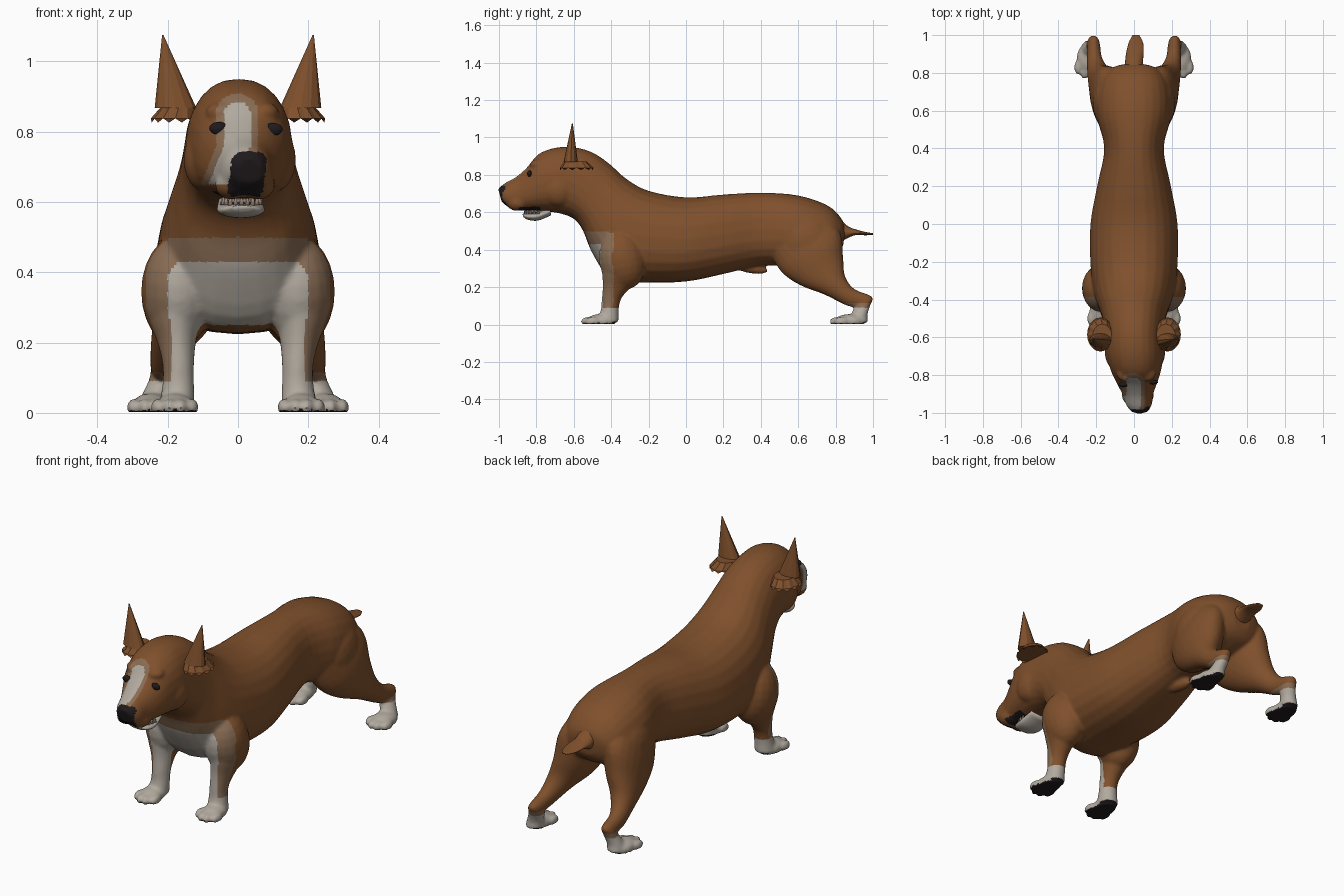
import bpy, bmesh, math
from mathutils import Matrix, Vector

cube = bpy.data.objects.get("Cube")
if cube:
    bpy.data.objects.remove(cube, do_unlink=True)


def material(name, rgb):
    mat = bpy.data.materials.new(name)
    mat.use_nodes = True
    color = (*rgb, 1)
    mat.diffuse_color = color
    shader = next(n for n in mat.node_tree.nodes if n.type == "BSDF_PRINCIPLED")
    shader.inputs["Base Color"].default_value = color
    shader.inputs["Roughness"].default_value = .8
    return mat


brown = material("brown coat", (.212, .08, .025))
tan = material("tan blend", (.25, .15, .088))
white = material("white coat", (.44, .4, .345))
black = material("black nose and pads", (.014, .01, .011))
beige = material("mouth beige", (.33, .23, .17))
BROWN, TAN, WHITE, BLACK = range(4)


def spline(a, b, c, d, t):
    """Catmull-Rom blend of four cross-sections."""
    return [(2 * q + (r - p) * t + (2 * p - 5 * q + 4 * r - s) * t * t
             + (3 * q - p - 3 * r + s) * t ** 3) / 2 for p, q, r, s in zip(a, b, c, d)]


def loft(bm, sections, side=1, steps=4, sides=24, power=1, pear=0):
    """Skin over rings, each given as (y, z) of two opposite points, centre x, half width."""
    last = len(sections) - 1
    rows = []
    for i in range(last):
        near = [sections[max(0, min(last, i + k))] for k in (-1, 0, 1, 2)]
        rows += [spline(*near, k / steps) for k in range(steps)]
    rows.append(sections[last])
    rings = []
    for y1, z1, y2, z2, x, width in rows:
        ring = []
        for k in range(sides):
            angle = math.tau * k / sides
            c, s = math.cos(angle), math.sin(angle)
            c = math.copysign(abs(c) ** power, c)
            s = math.copysign(abs(s) ** power, s)
            ring.append(bm.verts.new((side * (x + width * c * (1 - pear * s)),
                                      (y1 + y2) / 2 + s * (y1 - y2) / 2,
                                      (z1 + z2) / 2 + s * (z1 - z2) / 2)))
        rings.append(ring)
    faces = [bm.faces.new(rings[0]), bm.faces.new(rings[-1][::-1])]
    for a, b in zip(rings, rings[1:]):
        for k in range(sides):
            j = (k + 1) % sides
            faces.append(bm.faces.new((a[k], b[k], b[j], a[j])))
    bmesh.ops.recalc_face_normals(bm, faces=faces)
    return rings


def ball(bm, center, radii, tilt=0):
    matrix = (Matrix.Translation(center) @ Matrix.Rotation(tilt, 4, "X")
              @ Matrix.Diagonal((*radii, 1)))
    bmesh.ops.create_uvsphere(bm, u_segments=20, v_segments=12, radius=1, matrix=matrix)


def finish(name, bm, *mats, smooth=True):
    mesh = bpy.data.meshes.new(name)
    bm.to_mesh(mesh)
    bm.free()
    for mat in mats:
        mesh.materials.append(mat)
    obj = bpy.data.objects.new(name, mesh)
    bpy.context.collection.objects.link(obj)
    for p in mesh.polygons:
        p.use_smooth = smooth
    return obj


# Torso, neck and head in one loft from rump to nose
trunk = [
    (.85, .50, .84, .42, 0, .05), (.835, .56, .80, .37, 0, .13),
    (.76, .635, .70, .33, 0, .185), (.60, .69, .56, .31, 0, .197),
    (.40, .705, .40, .315, 0, .157), (.20, .695, .20, .27, 0, .195),
    (0, .68, 0, .23, 0, .23), (-.20, .715, -.22, .225, 0, .23),
    (-.32, .78, -.40, .245, 0, .212), (-.41, .86, -.50, .38, 0, .178),
    (-.50, .92, -.55, .50, 0, .16), (-.60, .948, -.60, .565, 0, .153),
    (-.70, .945, -.68, .595, .005, .15), (-.79, .91, -.76, .605, .01, .133),
    (-.85, .84, -.83, .61, .015, .108), (-.91, .788, -.89, .61, .02, .082),
    (-.97, .755, -.945, .625, .026, .068), (-1.004, .725, -.985, .655, .03, .042)]
front_leg = [
    (-.20, .46, -.42, .50, .14, .08), (-.21, .36, -.46, .38, .168, .09),
    (-.245, .255, -.45, .28, .18, .076), (-.295, .20, -.445, .21, .175, .056),
    (-.345, .14, -.45, .14, .17, .045), (-.36, .08, -.455, .08, .17, .045),
    (-.36, .015, -.48, .015, .175, .052)]
hind_leg = [
    (.70, .60, .45, .38, .10, .09), (.82, .50, .51, .28, .13, .098),
    (.84, .36, .61, .21, .152, .087), (.85, .26, .74, .16, .185, .062),
    (.90, .19, .85, .105, .209, .041), (.995, .15, .90, .09, .214, .034),
    (.985, .10, .89, .075, .22, .036), (.97, .05, .885, .05, .234, .04),
    (.975, .01, .87, .01, .24, .045)]

bm = bmesh.new()
loft(bm, trunk, power=.87, pear=.1)
ball(bm, (0, .35, .30), (.028, .09, .027), -.15)             # belly sheath
for side in (-1, 1):
    loft(bm, front_leg, side)
    loft(bm, hind_leg, side)
    ball(bm, (side * .172, -.34, .345), (.104, .125, .16), .2)  # shoulder
    ball(bm, (side * .13, .65, .43), (.09, .15, .15), .4)    # thigh
    ball(bm, (side * .1 + .005, -.68, .72), (.06, .09, .09)) # cheek
    ball(bm, (side * .06 + .012, -.79, .855), (.045, .045, .03))  # brow
    ball(bm, (side * .038 + .02, -.90, .65), (.048, .06, .043))  # upper lip
    for x, y in ((.18, -.455), (.248, .875)):                # paws
        ball(bm, (side * x, y, .018), (.056, .08, .038))
        for k in range(4):
            reach = .068 if k in (1, 2) else .045
            ball(bm, (side * x + (k - 1.5) * .032, y - reach, .016), (.02, .04, .025))

# Fuse the masses into one smooth skin
draft = finish("body_draft", bm)
remesh = draft.modifiers.new("fuse", "REMESH")
remesh.mode = "VOXEL"
remesh.voxel_size = .0085
relax = draft.modifiers.new("relax", "SMOOTH")
relax.factor = .5
relax.iterations = 5
graph = bpy.context.evaluated_depsgraph_get()
skin = bpy.data.meshes.new_from_object(draft.evaluated_get(graph))
bpy.data.objects.remove(draft, do_unlink=True)
skin.name = "body"
body = bpy.data.objects.new("body", skin)
bpy.context.collection.objects.link(body)
skin.materials.clear()
for mat in (brown, tan, white, black):
    skin.materials.append(mat)
for v in skin.vertices:
    v.co.z = max(v.co.z, .002)
skin.update()


def rounded(u, v, half_u, half_v, radius):
    """Signed distance from a rounded rectangle; negative is inside."""
    a, b = abs(u) - half_u + radius, abs(v) - half_v + radius
    return math.hypot(max(a, 0), max(b, 0)) + min(max(a, b), 0) - radius


def coat(c, n):
    x, y, z = c
    if z < .008 or (z < .03 and n.z < -.6):                  # pads
        return BLACK
    if y < -.93 and n.y < -.2:                               # nose and front lip
        if rounded(x - .027 - (z - .68) * .12, z - .675, .05, .068, .03) < 0:
            return BLACK
    if -.9 < y < -.78 and z < .63 and n.z < -.6:             # mouth roof
        return BLACK
    if y < -.74 and z > .65:                                 # face blaze
        drift = -.002 - max(0, .76 - z) * .4
        edge = rounded(x - drift, z - .74, .038, .145, .035)
        return WHITE if edge < 0 else TAN if edge < .022 else BROWN
    if z < .09:
        return WHITE
    if y > .8 and z < .115:
        return TAN
    if -.62 < y < -.385 and z < .27 and abs(x) > .1 and n.y < .3:  # forelegs
        return WHITE if abs(x) < .19 else TAN
    if -.62 < y < -.385 and .25 < z < .52 and n.y < 0:       # chest bib
        if rounded(x, z - .33, .2, .1, .05) < 0:
            return WHITE
        if rounded(x, z - .33, .262, .17, .1) < 0:
            return TAN
    return BROWN


for p in skin.polygons:
    p.material_index = coat(p.center, p.normal)
    p.use_smooth = True

# Eyes sit on the face surface
for name, x, z in (("right_eye", -.055, .81), ("left_eye", .1, .807)):
    hit, spot, normal, index = body.ray_cast(Vector((x, -2, z)), Vector((0, 1, 0)))
    bm = bmesh.new()
    ball(bm, spot if hit else (x, -.82, z), (.027, .012, .018))
    finish(name, bm, black)

# Ears: tall pointed cone over a ragged drooping flap
for name, side in (("right_ear", -1), ("left_ear", 1)):
    bm = bmesh.new()
    loft(bm, [(-.578, .868, -.655, .868, .178, .059),
              (-.605, 1.075, -.61, 1.075, .214, .002)], side, steps=1, sides=12)
    flap = loft(bm, [(-.53, .872, -.65, .872, .168, .05),
                     (-.495, .838, -.675, .838, .178, .07)], side, steps=1)
    for k, v in enumerate(flap[-1]):
        v.co.z -= .012 * (k % 2)
    finish(name, bm, brown, smooth=False)

# Tail stub
bm = bmesh.new()
loft(bm, [(.79, .60, .80, .43, 0, .055), (.86, .53, .85, .455, 0, .048),
          (.91, .508, .905, .478, .005, .046), (.96, .495, .96, .477, .01, .038),
          (1, .488, 1, .48, .01, .018)])
finish("tail", bm, brown)

# Lower jaw, tongue and teeth
bm = bmesh.new()
loft(bm, [(-.875, .59, -.868, .574, .012, .03), (-.855, .594, -.845, .56, .01, .056),
          (-.80, .602, -.79, .556, .008, .068), (-.73, .625, -.72, .585, .005, .06)])
finish("lower_jaw", bm, white)
bm = bmesh.new()
ball(bm, (.01, -.80, .602), (.045, .065, .012))
finish("tongue", bm, beige)
bm = bmesh.new()
for k in range(11):
    angle = math.pi * (k / 10 - 1)
    height = .034 if k in (3, 7) else .022
    spot = (.01 + .054 * math.cos(angle), -.79 + .07 * math.sin(angle), .602)
    bmesh.ops.create_cone(bm, segments=6, radius1=.009, radius2=.003, depth=height,
                          cap_ends=True, matrix=Matrix.Translation(spot))
finish("lower_teeth", bm, beige)
